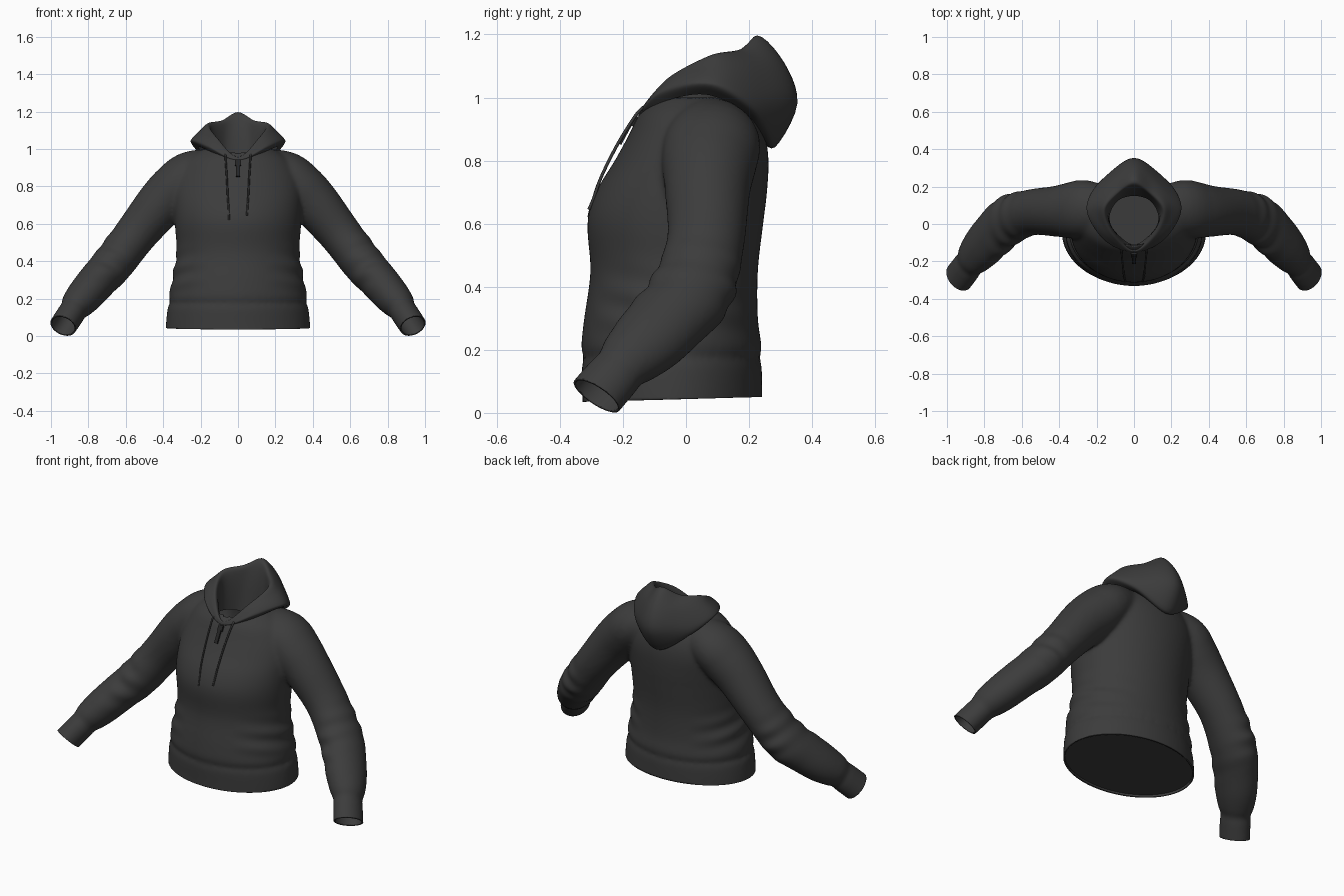
import bpy, bmesh, math
from mathutils import Vector

if "Cube" in bpy.data.objects:
    bpy.data.objects.remove(bpy.data.objects["Cube"])


def material(name, v):
    m = bpy.data.materials.new(name)
    m.diffuse_color = (v, v, v, 1)
    m.use_nodes = True
    m.node_tree.nodes["Principled BSDF"].inputs["Base Color"].default_value = m.diffuse_color
    return m


FABRIC = material("charcoal fabric", 0.045)
METAL = material("black metal", 0.018)


def spline(pts, n, closed=False):
    """Smooth curve through points of any dimension."""
    pts = [Vector(p) for p in pts]
    k, out = len(pts), []
    get = (lambda i: pts[i % k]) if closed else (lambda i: pts[max(0, min(k - 1, i))])
    for i in range(k if closed else k - 1):
        a, b, c, d = (get(i + j) for j in (-1, 0, 1, 2))
        for s in range(n):
            t = s / n
            out.append(0.5 * (2 * b + (c - a) * t + (2 * a - 5 * b + 4 * c - d) * t * t
                              + (3 * b - a - 3 * c + d) * t ** 3))
    return out if closed else out + [pts[-1]]


def loft(bm, rings, caps=True):
    rows = [[bm.verts.new(p) for p in r] for r in rings]
    for a, b in zip(rows, rows[1:]):
        for i in range(len(a)):
            j = (i + 1) % len(a)
            bm.faces.new((a[i], a[j], b[j], b[i]))
    if caps:
        bm.faces.new(rows[0])
        bm.faces.new(rows[-1])


def finish(bm, name, mat):
    bmesh.ops.recalc_face_normals(bm, faces=bm.faces[:])
    me = bpy.data.meshes.new(name)
    bm.to_mesh(me)
    bm.free()
    me.materials.append(mat)
    for p in me.polygons:
        p.use_smooth = True
    ob = bpy.data.objects.new(name, me)
    bpy.context.collection.objects.link(ob)
    return ob


def oval(z, w, f, b, n=64):
    """Ring with half width w between front f and back b."""
    angles = [2 * math.pi * i / n for i in range(n)]
    return [(w * math.cos(a), (f + b) / 2 + (b - f) / 2 * math.sin(a), z) for a in angles]


# Torso: height, half width, front, back
torso = [(-0.05, .386, -.328, .242), (.05, .386, -.328, .242), (.15, .376, -.33, .24),
         (.172, .363, -.322, .232), (.21, .369, -.332, .24), (.30, .352, -.323, .228),
         (.45, .329, -.303, .228), (.6, .338, -.313, .245), (.7, .343, -.286, .257),
         (.8, .343, -.226, .262), (.88, .32, -.182, .25), (.95, .27, -.146, .215),
         (1.0, .19, -.095, .15)]
bm = bmesh.new()
loft(bm, [oval(*p) for p in spline(torso, 4)])

# Sleeves: centre, radius and depth factor, from inside the shoulder past the cuff
sleeve = [(.11, .075, .905, .10, 1.1), (.25, .083, .862, .128, 1.18), (.333, .073, .79, .137, 1.1),
          (.42, .068, .70, .130, 1.04), (.55, .062, .54, .114, 1.08), (.67, .018, .385, .111, 1.2),
          (.75, -.055, .297, .104, 1.22), (.81, -.122, .227, .099, 1.2),
          (.858, -.18, .172, .087, 1.15), (.878, -.207, .142, .073, 1.15),
          (.893, -.228, .118, .074, 1.18), (.935, -.283, .055, .073, 1.22),
          (.98, -.338, -.01, .073, 1.22)]
path = spline(sleeve, 5)
for side in (1, -1):
    rings = []
    for i, p in enumerate(path):
        t = (path[min(i + 1, len(path) - 1)] - path[max(i - 1, 0)]).to_3d().normalized()
        u = Vector((0, 1, 0))
        u = (u - u.dot(t) * t).normalized()
        v = t.cross(u)
        ring = []
        for k in range(32):
            a = 2 * math.pi * k / 32
            q = p.to_3d() + p[3] * (p[4] * math.cos(a) * u + math.sin(a) * v)
            ring.append((side * q.x, q.y, q.z))
        rings.append(ring)
    loft(bm, rings)
body = finish(bm, "body_and_sleeves", FABRIC)

# Fuse torso and sleeves into one cloth surface
bpy.context.view_layer.objects.active = body
mod = body.modifiers.new("fuse", 'REMESH')
mod.mode = 'VOXEL'
mod.voxel_size = 0.011
bpy.ops.object.modifier_apply(modifier=mod.name)

bm = bmesh.new()
bm.from_mesh(body.data)
for _ in range(5):
    bmesh.ops.smooth_vert(bm, verts=bm.verts[:], factor=0.5,
                          use_axis_x=True, use_axis_y=True, use_axis_z=True)
bm.normal_update()
# Soft folds at the waist sides and the elbows
moves = []
for v in bm.verts:
    x, y, z = abs(v.co.x), v.co.y, v.co.z
    waist = math.exp(-((z - .34) / .1) ** 2) * min(1, max(0, (x - .15) / .15)) * (x < .4)
    elbow = math.exp(-((x - .68) / .07) ** 2 - ((z - .41) / .12) ** 2)
    moves.append((v, v.normal * (.005 * waist * math.sin(60 * z + 14 * y)
                                 + .006 * elbow * math.sin(55 * (z - .4 * x) + 12 * y))))
for v, d in moves:
    v.co += d


def cut(co, no, rule):
    vs = {v for v in bm.verts if rule(v.co)}
    es = [e for e in bm.edges if all(v in vs for v in e.verts)]
    fs = [f for f in bm.faces if all(v in vs for v in f.verts)]
    bmesh.ops.bisect_plane(bm, geom=list(vs) + es + fs, dist=1e-5,
                           plane_co=co, plane_no=no, clear_outer=True)


# Open the hem, the cuffs and the neck
cut((0, 0, .044), (0, .027, -1), lambda c: abs(c.x) < .5 and c.z < .2)
for s in (1, -1):
    cut((s * .935, -.283, .055), Vector((s * .05, -.07, -.095)).normalized(),
        lambda c: c.x * s > .8 and c.z < .3)
hole = []
for f in bm.faces:
    c = f.calc_center_median()
    if c.z > .88 and (c.x / .155) ** 2 + ((c.y - .03) / .147) ** 2 < 1:
        hole.append(f)
bmesh.ops.delete(bm, geom=hole, context='FACES')
bm.to_mesh(body.data)
bm.free()
for p in body.data.polygons:
    p.use_smooth = True
cloth = body.modifiers.new("cloth thickness", 'SOLIDIFY')
cloth.thickness = .008
cloth.offset = -1

# Lining that closes the hem
bm = bmesh.new()
bm.faces.new([bm.verts.new((x, y, z + .027 * y)) for x, y, z in
              reversed(oval(.056, .38, -.322, .236))])
bm.normal_update()
me = bpy.data.meshes.new("hem_lining")
bm.to_mesh(me)
bm.free()
me.materials.append(FABRIC)
bpy.context.collection.objects.link(bpy.data.objects.new("hem_lining", me))

# Lowered hood: loops from neck seam over the bulge and rim to the inside,
# each with points front, front side, side, back side, back
hood = [
    [(0, -.13, .93), (.13, -.09, .98), (.21, .06, 1.01), (.15, .19, .95), (0, .235, .87)],
    [(0, -.15, .94), (.16, -.085, 1.012), (.25, .08, 1.035), (.178, .225, .955), (0, .283, .843)],
    [(0, -.15, .95), (.163, -.065, 1.04), (.247, .09, 1.055), (.14, .26, 1.015), (0, .353, .98)],
    [(0, -.147, .957), (.14, -.055, 1.06), (.203, .09, 1.1), (.1, .24, 1.11), (0, .312, 1.11)],
    [(0, -.14, .957), (.112, -.055, 1.06), (.16, .075, 1.133), (.085, .172, 1.153), (0, .225, 1.197)],
    [(0, -.13, .945), (.105, -.04, 1.03), (.14, .065, 1.08), (.075, .155, 1.09), (0, .18, 1.1)],
    [(0, -.11, .91), (.105, -.035, .93), (.13, .045, .92), (.085, .125, .9), (0, .15, .88)],
]
loops = []
for half in hood:
    ring = half + [(-x, y, z) for x, y, z in half[3:0:-1]]
    loops.append(spline(ring, 8, True))
columns = [spline(col, 5) for col in zip(*loops)]
bm = bmesh.new()
loft(bm, list(zip(*columns)), caps=False)
finish(bm, "hood", FABRIC)


def cord(name, pts, r, mat):
    cu = bpy.data.curves.new(name, 'CURVE')
    cu.dimensions = '3D'
    cu.bevel_depth = r
    cu.bevel_resolution = 2
    cu.use_fill_caps = True
    sp = cu.splines.new('POLY')
    pts = spline(pts, 5)
    sp.points.add(len(pts) - 1)
    for q, p in zip(sp.points, pts):
        q.co = (*p, 1)
    cu.materials.append(mat)
    ob = bpy.data.objects.new(name, cu)
    bpy.context.collection.objects.link(ob)


# Drawstrings hanging from the hood
for name, s, end in (("left_drawstring", -1, .62), ("right_drawstring", 1, .645)):
    cord(name, [(s * .068, -.135, .97), (s * .066, -.162, .94), (s * .06, -.218, .85),
                (s * .055, -.268, .75), (s * .05, -.293, .68), (s * .048, -.308, end)],
         .005, FABRIC)


# Zip slider and pull tab
def box(name, loc, size, tilt, mat):
    bpy.ops.mesh.primitive_cube_add(size=1, location=loc, rotation=(tilt, 0, 0))
    ob = bpy.context.object
    ob.name = name
    ob.scale = size
    b = ob.modifiers.new("round", 'BEVEL')
    b.width = .003
    ob.data.materials.append(mat)


box("zip_slider", (0, -.163, .925), (.03, .018, .035), -.5, METAL)
box("zip_pull", (0, -.192, .885), (.02, .01, .075), -.5, METAL)
